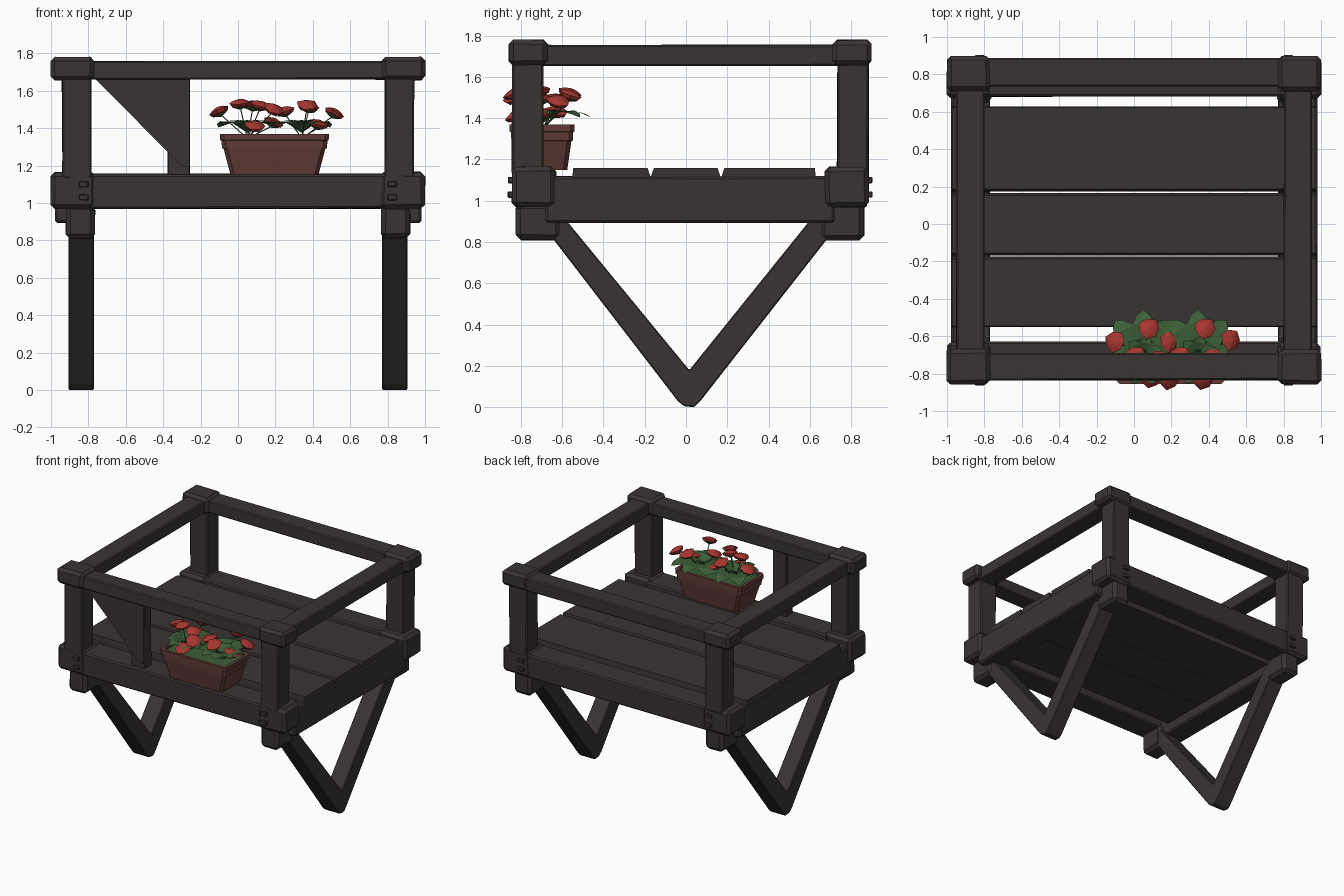
import bpy, bmesh, math, random
from mathutils import Vector, Matrix

if "Cube" in bpy.data.objects:
    bpy.data.objects.remove(bpy.data.objects["Cube"])

random.seed(4)


def material(name, rgb):
    m = bpy.data.materials.new(name)
    m.diffuse_color = (*rgb, 1)
    m.use_nodes = True
    m.node_tree.nodes["Principled BSDF"].inputs["Base Color"].default_value = m.diffuse_color
    return m


WOOD = material("dark wood", (0.042, 0.034, 0.034))
CLAY = material("terracotta", (0.120, 0.044, 0.036))
RED = material("red petals", (0.39, 0.038, 0.029))
GREEN = material("green leaves", (0.045, 0.115, 0.038))


def finish(bm, name, mat, bevel=0.0):
    bmesh.ops.recalc_face_normals(bm, faces=bm.faces)
    if bevel:
        bmesh.ops.bevel(bm, geom=bm.edges[:], offset=bevel, segments=1, affect='EDGES')
    me = bpy.data.meshes.new(name)
    bm.to_mesh(me)
    bm.free()
    me.materials.append(mat)
    ob = bpy.data.objects.new(name, me)
    bpy.context.collection.objects.link(ob)
    return ob


def box(name, x, y, z, bevel=0.01, rough=0.003, mat=WOOD):
    """Slightly uneven hewn box given by its x, y and z ranges."""
    bm = bmesh.new()
    bmesh.ops.create_cube(bm, size=1)
    for v in bm.verts:
        for i, (a, b) in enumerate((x, y, z)):
            v.co[i] = (a + b) / 2 + v.co[i] * (b - a) + random.uniform(-rough, rough)
    return finish(bm, name, mat, bevel)


def extrude(name, pts, axis, a, b, bevel=0.0, mat=WOOD):
    """Extrude a 2D profile (u, z) along axis x (u = y) or y (u = x)."""
    bm = bmesh.new()
    f = bm.faces.new([bm.verts.new((a, u, z) if axis == 'x' else (u, a, z)) for u, z in pts])
    r = bmesh.ops.extrude_face_region(bm, geom=[f])
    d = Vector((b - a, 0, 0) if axis == 'x' else (0, b - a, 0))
    bmesh.ops.translate(bm, vec=d, verts=[g for g in r["geom"] if isinstance(g, bmesh.types.BMVert)])
    return finish(bm, name, mat, bevel)


def span(s, a, b):
    return tuple(sorted((s * a, s * b)))


# corners: caps, posts, joint blocks, feet and pegs
for sx, side in ((-1, "left"), (1, "right")):
    for end, y0, sy in (("front", -0.857, 1), ("back", 0.897, -1)):
        def yr(a, b):
            return tuple(sorted((y0 + sy * a, y0 + sy * b)))
        n = side + "_" + end
        box(n + "_cap", span(sx, 0.77, 1.0), yr(0, 0.187), (1.655, 1.78), 0.022)
        box(n + "_post", span(sx, 0.785, 0.94), yr(0.014, 0.165), (1.13, 1.67), 0.008)
        box(n + "_joint_block", span(sx, 0.76, 1.0), yr(0.013, 0.225), (0.97, 1.165), 0.022)
        box(n + "_foot", span(sx, 0.765, 0.92), yr(0.033, 0.25), (0.81, 0.99), 0.025)
        for z in (1.03, 1.10):
            box(n + "_peg", span(sx, 0.80, 0.85), yr(-0.006, 0.05), (z - 0.015, z + 0.015), 0.004, 0.001)

# rails and beams along the front and back
for end, rail, beam in (("front", (-0.835, -0.69), (-0.835, -0.628)), ("back", (0.735, 0.885), (0.68, 0.878))):
    box(end + "_top_rail", (-0.8, 0.8), rail, (1.66, 1.758), 0.008)
    box(end + "_beam", (-0.8, 0.8), beam, (0.97, 1.152), 0.01)

# rails, beams and V legs on both sides
LEG = [(-0.70, 0.85), (-0.64, 0.81), (-0.04, 0.03), (-0.01, 0.005), (0.04, 0.0), (0.07, 0.03),
       (0.68, 0.81), (0.74, 0.85), (0.74, 0.93), (0.62, 0.93), (0.016, 0.18), (-0.60, 0.93), (-0.70, 0.93)]
for s, side in ((-1, "left"), (1, "right")):
    box(side + "_top_rail", span(s, 0.80, 0.95), (-0.70, 0.76), (1.655, 1.755), 0.008)
    box(side + "_beam", span(s, 0.80, 0.978), (-0.68, 0.72), (0.893, 1.118), 0.012)
    extrude(side + "_v_leg", LEG, 'x', *span(s, 0.77, 0.905), bevel=0.006)

# thick floor planks, a little wider at their bases
for a, b, l, r in ((-0.550, -0.182, 0, 0.009), (-0.160, 0.157, 0.009, 0.009), (0.182, 0.628, 0.009, 0)):
    extrude("floor_plank", [(a - l, 0.975), (b + r, 0.975), (b + r, 1.12), (b - 0.004, 1.158),
                            (a + 0.004, 1.158), (a - l, 1.12)], 'x', -0.972, 0.972)

# bracket panel beside the planter
box("bracket_post", (-0.375, -0.26), (-0.80, -0.72), (1.14, 1.67), 0.003)
extrude("bracket_panel", [(-0.77, 1.67), (-0.26, 1.67), (-0.26, 1.19), (-0.30, 1.20), (-0.375, 1.272)],
        'y', -0.815, -0.745)

# terracotta planter: stacked rectangular rings
CX, CY = 0.195, -0.697
RINGS = [(0.235, 0.122, 1.15), (0.272, 0.142, 1.29), (0.281, 0.149, 1.292), (0.283, 0.151, 1.333),
         (0.290, 0.158, 1.336), (0.291, 0.158, 1.370), (0.268, 0.136, 1.370), (0.264, 0.132, 1.335)]
bm = bmesh.new()
loops = []
for hx, hy, z in RINGS:
    c = 0.02
    pts = [(hx - c, -hy), (hx, c - hy), (hx, hy - c), (hx - c, hy),
           (c - hx, hy), (-hx, hy - c), (-hx, c - hy), (c - hx, -hy)]
    loops.append([bm.verts.new((CX + x, CY + y, z)) for x, y in pts])
for p, q in zip(loops, loops[1:]):
    for i in range(8):
        j = (i + 1) % 8
        bm.faces.new((p[i], p[j], q[j], q[i]))
bm.faces.new(loops[0])
bm.faces.new(loops[-1])
finish(bm, "planter_box", CLAY)
box("planter_greenery", (CX - 0.264, CX + 0.264), (CY - 0.132, CY + 0.132), (1.33, 1.352), 0, 0, GREEN)


def add_leaf(bm, base, ang, rise, length, width):
    """Folded pointed leaf that arches down to its tip."""
    m = Matrix.Translation(base) @ Matrix.Rotation(ang, 4, 'Z') @ Matrix.Rotation(-rise, 4, 'Y')
    def P(x, y, z):
        return bm.verts.new(m @ Vector((x * length, y * width, z * length)))
    mid = [P(0, 0, 0), P(0.45, 0, 0.02), P(0.75, 0, -0.13), P(0.95, 0, -0.38)]
    for s in (-1, 1):
        e = [P(0.38, s * 0.42, 0.06), P(0.70, s * 0.52, -0.08), P(0.88, s * 0.3, -0.26)]
        for f in ((mid[0], mid[1], e[0]), (mid[1], mid[2], e[1], e[0]), (mid[2], mid[3], e[2], e[1])):
            bm.faces.new(f)


def add_rings(bm, m, r, n, rings):
    """Closed stack of slightly wavy rings (radius factor, height)."""
    prev = None
    for k, z in rings:
        ring = []
        for i in range(n):
            a = 2 * math.pi * i / n
            w = k * r * (1.08 if i % 2 else 0.95)
            ring.append(bm.verts.new(m @ Vector((w * math.cos(a), w * math.sin(a), z))))
        if prev:
            for i in range(n):
                j = (i + 1) % n
                bm.faces.new((prev[i], prev[j], ring[j], ring[i]))
        else:
            bm.faces.new(ring)
        prev = ring
    bm.faces.new(prev)


def add_stem(bm, a, b, r=0.003):
    d = b - a
    m = Matrix.Translation((a + b) / 2) @ d.to_track_quat('Z', 'Y').to_matrix().to_4x4()
    bmesh.ops.create_cone(bm, segments=4, radius1=r, radius2=r, depth=d.length, matrix=m)


# two plants: leaves, stems, sepals and blossoms
PLANTS = [(0.05, [(-0.10, -0.63, 1.49), (0.08, -0.56, 1.52), (0.01, -0.71, 1.53), (0.19, -0.63, 1.43),
                  (0.09, -0.82, 1.41), (0.19, -0.83, 1.50), (0.12, -0.73, 1.52)]),
          (0.34, [(0.38, -0.56, 1.51), (0.515, -0.62, 1.48), (0.37, -0.83, 1.52),
                  (0.25, -0.71, 1.49), (0.43, -0.71, 1.42)])]
leaves, petals, stems = bmesh.new(), bmesh.new(), bmesh.new()
for px, blossoms in PLANTS:
    root = Vector((px, CY, 1.345))
    for i in range(9):
        a = i * math.pi / 4.5 + math.radians(90)
        back = math.sin(a) > 0.3
        add_leaf(leaves, root + Vector((0, 0, 0.03)), a, 0.5 if back else 0.65,
                 0.235 if back else 0.17, 0.12 if back else 0.10)
    for i in range(6):
        add_leaf(leaves, root + Vector((0, 0, 0.03)), i * math.pi / 3 + 0.3, 0.95, 0.12, 0.07)
    for p in blossoms:
        p = Vector(p)
        lean = Vector(((p.x - px) * 3, (p.y - CY) * 3 - 0.1, 1)).normalized()
        m = Matrix.Translation(p) @ Vector((0, 0, 1)).rotation_difference(lean).to_matrix().to_4x4()
        add_stem(stems, root, p - lean * 0.02)
        add_rings(stems, m, 0.04, 6, ((0.15, -0.03), (1.0, -0.016), (0.5, -0.01)))
        add_rings(petals, m, 0.058, 7, ((0.3, -0.02), (0.8, -0.012), (1.0, 0.006), (0.6, 0.018), (0.2, 0.024)))
finish(leaves, "flower_leaves", GREEN)
finish(stems, "flower_stems", GREEN)
finish(petals, "flower_blossoms", RED)
